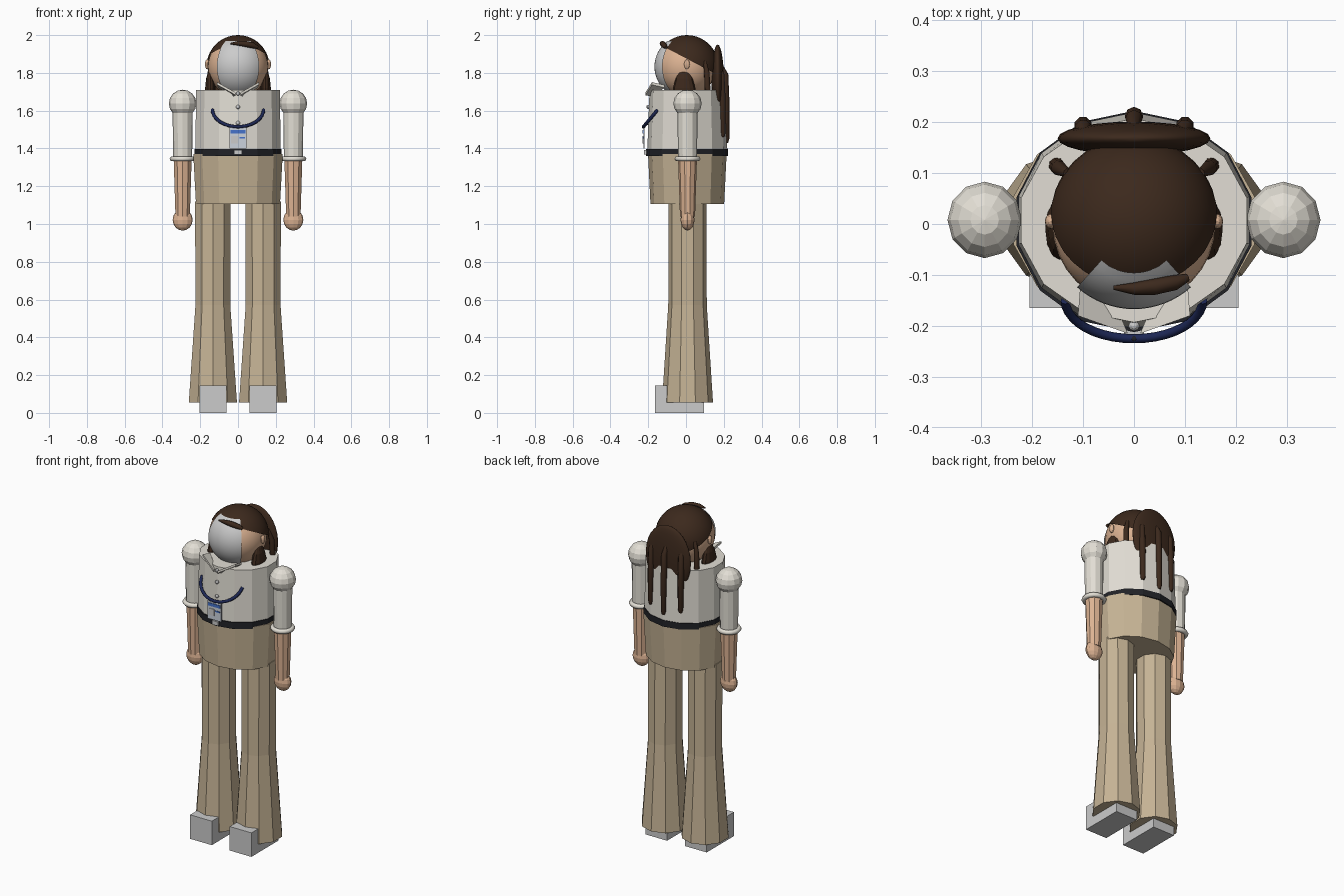
import bpy, bmesh, math
from mathutils import Vector

if "Cube" in bpy.data.objects:
    bpy.data.objects.remove(bpy.data.objects["Cube"])


def material(name, r, g, b):
    m = bpy.data.materials.new(name)
    m.diffuse_color = (r, g, b, 1)
    m.use_nodes = True
    m.node_tree.nodes["Principled BSDF"].inputs["Base Color"].default_value = m.diffuse_color
    return m


SHIRT = material("cream", 0.76, 0.73, 0.66)
PANTS = material("khaki", 0.56, 0.45, 0.30)
SKIN = material("skin", 0.72, 0.45, 0.29)
HAIR = material("dark_brown", 0.045, 0.022, 0.012)
NAVY = material("navy", 0.012, 0.02, 0.09)
BLACK = material("black", 0.015, 0.016, 0.02)
BLUE = material("blue", 0.06, 0.17, 0.6)
CARD = material("card", 0.6, 0.65, 0.72)


def finish(name, bm, mat=None, smooth=False):
    bmesh.ops.recalc_face_normals(bm, faces=bm.faces)
    me = bpy.data.meshes.new(name)
    bm.to_mesh(me)
    bm.free()
    ob = bpy.data.objects.new(name, me)
    bpy.context.collection.objects.link(ob)
    if mat:
        me.materials.append(mat)
    if smooth:
        me.shade_smooth()
    return ob


def loft(name, rings, centre, sides, mat):
    """Stack of elliptical rings (z, rx, ry), one corner facing the front."""
    bm = bmesh.new()
    loops = []
    for z, rx, ry in rings:
        angles = [-math.pi / 2 + i * math.tau / sides for i in range(sides)]
        loops.append([bm.verts.new((centre[0] + rx * math.cos(a),
                                    centre[1] + ry * math.sin(a), z)) for a in angles])
    for lo, hi in zip(loops, loops[1:]):
        for i in range(sides):
            j = (i + 1) % sides
            bm.faces.new((lo[i], lo[j], hi[j], hi[i]))
    bm.faces.new(loops[0])
    bm.faces.new(loops[-1])
    return finish(name, bm, mat)


def ball(name, centre, size, mat=None, segs=12, rings=8, smooth=False, cut=None):
    bm = bmesh.new()
    bmesh.ops.create_uvsphere(bm, u_segments=segs, v_segments=rings, radius=1)
    for v in bm.verts:
        v.co = Vector(centre) + v.co * Vector(size)
    if cut:
        bmesh.ops.bisect_plane(bm, geom=bm.verts[:] + bm.edges[:] + bm.faces[:],
                               plane_co=cut[0], plane_no=cut[1], clear_inner=True)
    return finish(name, bm, mat, smooth)


def box(name, lo, hi, mat=None):
    lo, hi = Vector(lo), Vector(hi)
    bm = bmesh.new()
    bmesh.ops.create_cube(bm, size=1)
    for v in bm.verts:
        v.co = (lo + hi) / 2 + v.co * (hi - lo)
    return finish(name, bm, mat)


def tube(name, points, mat, cyclic=False, res=2):
    """Tube along (x, y, z, radius) points."""
    cu = bpy.data.curves.new(name, 'CURVE')
    cu.dimensions = '3D'
    cu.bevel_depth = 1
    cu.bevel_resolution = res
    cu.use_fill_caps = not cyclic
    sp = cu.splines.new('POLY')
    sp.points.add(len(points) - 1)
    for p, (x, y, z, r) in zip(sp.points, points):
        p.co = (x, y, z, 1)
        p.radius = r
    sp.use_cyclic_u = cyclic
    tmp = bpy.data.objects.new(name + "_path", cu)
    bpy.context.collection.objects.link(tmp)
    me = bpy.data.meshes.new_from_object(tmp.evaluated_get(bpy.context.evaluated_depsgraph_get()))
    bpy.data.objects.remove(tmp)
    ob = bpy.data.objects.new(name, me)
    bpy.context.collection.objects.link(ob)
    me.materials.clear()
    me.materials.append(mat)
    return ob


# Torso, belt and hips
loft("shirt", [(1.385, 0.232, 0.212), (1.71, 0.227, 0.2)], (0, 0.007), 14, SHIRT)
loft("belt", [(1.36, 0.236, 0.217), (1.398, 0.236, 0.217)], (0, 0.005), 14, BLACK)
loft("hips", [(1.105, 0.228, 0.195), (1.37, 0.243, 0.208)], (0, 0.007), 14, PANTS)
box("buckle", (-0.02, -0.222, 1.368), (0.02, -0.205, 1.392))
for z in (1.62, 1.535, 1.69):
    ball("button", (0, -0.2, z), (0.011, 0.01, 0.011), segs=10, rings=6)

# Lanyard and badge
arc = [math.pi * i / 20 for i in range(21)]
tube("lanyard", [(0.135 * math.cos(a), -0.15 - 0.075 * math.sin(a),
                  1.605 - 0.09 * math.sin(a), 0.009) for a in arc], NAVY)
box("badge", (-0.045, -0.226, 1.40), (0.045, -0.219, 1.51), CARD)
box("badge_stripe", (-0.04, -0.229, 1.48), (0.04, -0.224, 1.498), BLUE)
box("badge_photo", (-0.037, -0.229, 1.425), (0.0, -0.224, 1.465))
box("badge_line", (0.008, -0.229, 1.452), (0.037, -0.224, 1.46), BLUE)
ball("badge_clip", (0, -0.225, 1.515), (0.01, 0.008, 0.01), BLACK, 8, 6)

# Neck, head and face
loft("neck", [(1.68, 0.075, 0.075), (1.76, 0.075, 0.075)], (0, 0.01), 12, SKIN)
HEAD = Vector((0, 0, 1.833))
ball("head", HEAD, (0.16, 0.16, 0.16), SKIN, 32, 20, True)
bm = bmesh.new()
n = 16
grid = []
for j in range(n + 1):
    lat = math.radians(-55 + 110 * j / n)
    row = []
    for i in range(n + 1):
        lon = math.radians(-42 + 84 * i / n)
        d = Vector((math.sin(lon) * math.cos(lat), -math.cos(lon) * math.cos(lat), math.sin(lat)))
        row.append(bm.verts.new(HEAD + d * 0.167))
    grid.append(row)
for j in range(n):
    for i in range(n):
        bm.faces.new((grid[j][i], grid[j][i + 1], grid[j + 1][i + 1], grid[j + 1][i]))
finish("face", bm, None, True)

# Hair: cap, fringe, back panel and strands
ball("hair_cap", HEAD + Vector((0, 0.005, 0)), (0.167, 0.167, 0.167), HAIR, 32, 20, True,
     (Vector((0, -0.13, 1.945)), Vector((0, 0.12, 0.23))))
tube("fringe", [(-0.04, -0.125, 1.955, 0.004), (0, -0.127, 1.957, 0.012), (0.04, -0.123, 1.953, 0.016),
                (0.08, -0.115, 1.945, 0.015), (0.105, -0.105, 1.935, 0.008)], HAIR)
ball("hair_back", (0, 0.168, 1.755), (0.15, 0.033, 0.195), HAIR, 24, 14, True)
for x, y, end in ((-0.1, 0.193, 1.46), (0, 0.212, 1.43), (0.1, 0.193, 1.46)):
    tube("back_strand", [(x * 0.9, y - 0.03, 1.85, 0.008), (x, y - 0.005, 1.79, 0.017),
                         (x, y, 1.65, 0.018), (x, y + 0.002, end + 0.02, 0.015),
                         (x, y + 0.002, end, 0.009)], HAIR)

for s in (-1, 1):
    tube("side_strand", [(s * 0.13, 0.1, 1.86, 0.009), (s * 0.148, 0.11, 1.80, 0.015),
                         (s * 0.152, 0.115, 1.70, 0.016), (s * 0.15, 0.115, 1.61, 0.01)], HAIR)
    loft("side_lock", [(1.68, 0.026, 0.06), (1.72, 0.028, 0.06), (1.77, 0.023, 0.045),
                       (1.80, 0.014, 0.028), (1.812, 0.005, 0.01)], (s * 0.146, -0.01), 12, HAIR)
    ball("ear", (s * 0.163, 0.005, 1.845), (0.012, 0.015, 0.026), SKIN, 12, 8)

    # Collar flap
    bm = bmesh.new()
    pts = [(0.105, -0.115, 1.722), (0.11, -0.18, 1.737), (0.012, -0.215, 1.682), (0.03, -0.172, 1.672)]
    lo = [bm.verts.new((s * x, y, z)) for x, y, z in pts]
    hi = [bm.verts.new((s * x, y, z + 0.014)) for x, y, z in pts]
    bm.faces.new(lo)
    bm.faces.new(hi)
    for i in range(4):
        j = (i + 1) % 4
        bm.faces.new((lo[i], lo[j], hi[j], hi[i]))
    finish("collar", bm, SHIRT)

    # Arm
    c = (s * 0.293, 0.008)
    ball("shoulder", (*c, 1.638), (0.073, 0.075, 0.073), SHIRT, 12, 8)
    loft("sleeve", [(1.34, 0.05, 0.05), (1.63, 0.054, 0.054)], c, 12, SHIRT)
    tube("cuff", [(c[0] + 0.055 * math.cos(a), c[1] + 0.055 * math.sin(a), 1.345, 0.014)
                  for a in [math.tau * i / 16 for i in range(16)]], SHIRT, True, 1)
    loft("forearm", [(1.04, 0.04, 0.04), (1.345, 0.05, 0.05)], c, 10, SKIN)
    ball("hand", (*c, 1.022), (0.053, 0.037, 0.057), SKIN, 12, 8)

    # Flared leg and shoe
    loft("leg", [(0.055, 0.134, 0.135), (0.57, 0.097, 0.102), (1.12, 0.099, 0.1)],
         (s * 0.133, 0.008), 10, PANTS)
    x0, x1 = sorted((s * 0.06, s * 0.205))
    box("shoe_sole", (x0, -0.165, 0), (x1, 0.095, 0.056))
    box("shoe_toe", (x0, -0.165, 0.05), (x1, -0.1, 0.145))
